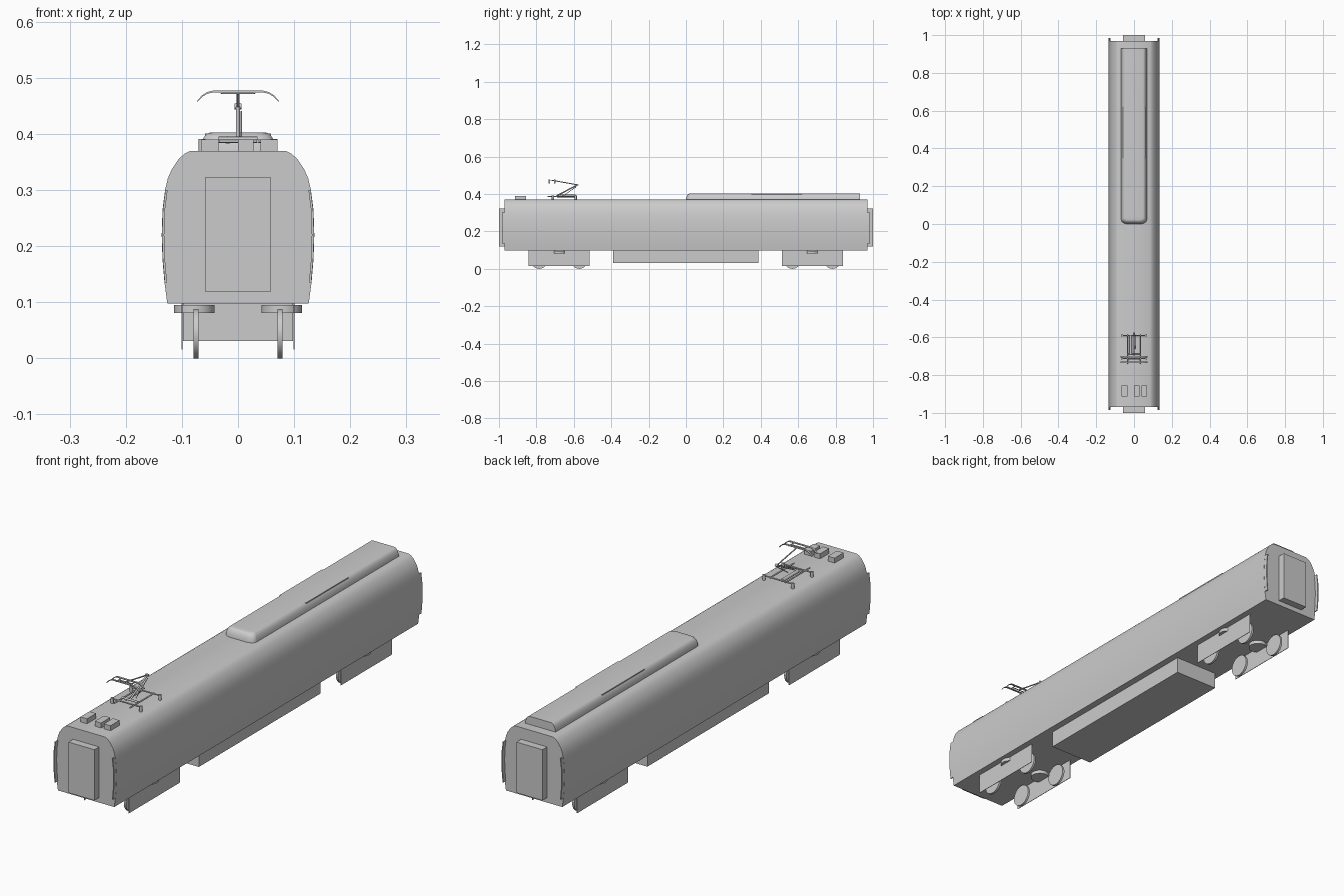
import bpy, bmesh, math
from mathutils import Vector

if "Cube" in bpy.data.objects:
    bpy.data.objects.remove(bpy.data.objects["Cube"])


def finish(name, bm, angle=None):
    bmesh.ops.recalc_face_normals(bm, faces=bm.faces[:])
    me = bpy.data.meshes.new(name)
    bm.to_mesh(me)
    bm.free()
    ob = bpy.data.objects.new(name, me)
    bpy.context.collection.objects.link(ob)
    if angle:
        bpy.ops.object.select_all(action='DESELECT')
        ob.select_set(True)
        bpy.context.view_layer.objects.active = ob
        bpy.ops.object.shade_smooth_by_angle(angle=math.radians(angle))
    return ob


def box(name, x0, x1, y0, y1, z0, z1):
    bm = bmesh.new()
    bmesh.ops.create_cube(bm, size=1)
    for v in bm.verts:
        v.co = ((x0 + x1) / 2 + v.co.x * (x1 - x0),
                (y0 + y1) / 2 + v.co.y * (y1 - y0),
                (z0 + z1) / 2 + v.co.z * (z1 - z0))
    return finish(name, bm)


def rod(name, a, b, r, sides=12):
    # cylinder between two points
    a, b = Vector(a), Vector(b)
    bm = bmesh.new()
    bmesh.ops.create_cone(bm, cap_ends=True, segments=sides, radius1=r, radius2=r, depth=(b - a).length)
    rot = (b - a).to_track_quat('Z', 'Y')
    for v in bm.verts:
        v.co = rot @ v.co + (a + b) / 2
    return finish(name, bm, 40)


def loft(name, rings, angle=35):
    # skin between closed loops of equal length, capped
    bm = bmesh.new()
    loops = [[bm.verts.new(p) for p in r] for r in rings]
    n = len(loops[0])
    for A, B in zip(loops, loops[1:]):
        for i in range(n):
            j = (i + 1) % n
            bm.faces.new((A[i], A[j], B[j], B[i]))
    bm.faces.new(loops[0])
    bm.faces.new(loops[-1])
    return finish(name, bm, angle)


def extrude_y(name, pts, y0, y1, angle=35):
    return loft(name, [[(x, y, z) for x, z in pts] for y in (y0, y1)], angle)


# Car body
half = [(0.126, 0.098), (0.131, 0.135), (0.1345, 0.175), (0.136, 0.22), (0.1345, 0.265),
        (0.130, 0.30), (0.125, 0.321), (0.118, 0.337), (0.106, 0.355), (0.095, 0.365), (0.085, 0.37)]
extrude_y("car_body", half + [(-x, z) for x, z in reversed(half)], -0.97, 0.97)

# End gangways and corner strips
strip = [(0.1305, 0.135), (0.1340, 0.175), (0.1355, 0.22), (0.1340, 0.265), (0.1295, 0.30)]
for end, s in (("front", -1), ("rear", 1)):
    box("gangway_" + end, -0.058, 0.058, *sorted((s * 0.965, s * 1.0)), 0.118, 0.323)
    for side, m in (("right", 1), ("left", -1)):
        pts = [(m * x, z) for x, z in strip] + [(m * (x - 0.004), z) for x, z in reversed(strip)]
        extrude_y(f"corner_strip_{end}_{side}", pts, s * 0.965, s * 0.985)

# Underfloor equipment case
box("underfloor_case", -0.098, 0.098, -0.39, 0.387, 0.031, 0.1)

# Bogies
for end, cy in (("front", -0.678), ("rear", 0.676)):
    for side, m in (("right", 1), ("left", -1)):
        tag = f"_{end}_{side}"
        box("bogie_side_plate" + tag, *sorted((m * 0.0985, m * 0.1005)), cy - 0.163, cy + 0.163, 0.016, 0.099)
        rod("air_spring" + tag, (m * 0.078, cy, 0.081), (m * 0.078, cy, 0.095), 0.036, 32)
        for i, d in enumerate((-0.107, 0.107)):
            rod(f"wheel{tag}_{i}", (m * 0.070, cy + d, 0.044), (m * 0.079, cy + d, 0.044), 0.044, 40)


# Roof air conditioning shroud: rounded front, square rear
def shroud_ring(z, d):
    w, f, r = 0.068 - d, d * 1.1, 0.034 - d * 0.6
    right = [(w, 0.93)]
    for i in range(9):
        t = math.pi / 2 * i / 8
        right.append((w - r + r * math.cos(t), f + 0.7 * r * (1 - math.sin(t)), ))
    pts = right + [(-x, y) for x, y in reversed(right)]
    return [(x, y, z) for x, y in pts]


loft("roof_shroud", [shroud_ring(z, d) for z, d in
                     ((0.368, 0), (0.38, 0.0015), (0.39, 0.005), (0.397, 0.009), (0.4015, 0.0145), (0.403, 0.02))], 40)
for side, m in (("right", 1), ("left", -1)):
    box("shroud_grille_" + side, *sorted((m * 0.053, m * 0.059)), 0.35, 0.62, 0.394, 0.401)

# Roof equipment boxes
for i, (a, b) in enumerate(((-0.065, -0.035), (0.0, 0.028), (0.04, 0.07))):
    box(f"roof_box_{i}", a, b, -0.914, -0.856, 0.368, 0.39)

# Pantograph base frame on insulators
for i, y in enumerate((-0.59, -0.712)):
    rod(f"base_cross_bar_{i}", (-0.068, y, 0.387), (0.068, y, 0.387), 0.0028)
    for m in (-1, 1):
        rod(f"insulator_{i}_{m}", (m * 0.064, y, 0.368), (m * 0.064, y, 0.391), 0.006)
for m in (-1, 1):
    rod(f"base_rail_{m}", (m * 0.035, -0.74, 0.387), (m * 0.035, -0.585, 0.387), 0.003)
rod("raising_cylinder", (-0.018, -0.69, 0.389), (-0.018, -0.59, 0.389), 0.007)
rod("arm_pivot", (-0.035, -0.69, 0.391), (0.035, -0.69, 0.391), 0.004)

# Pantograph arms
elbow = (0, -0.58, 0.449)
rod("lower_arm", (0, -0.69, 0.391), elbow, 0.0035)
rod("guide_rod", (0.006, -0.66, 0.388), (0.006, -0.585, 0.44), 0.0015)
rod("elbow_joint", (-0.006, -0.58, 0.449), (0.006, -0.58, 0.449), 0.005)
rod("upper_arm", elbow, (0, -0.715, 0.473), 0.0025)

# Pantograph collector head with drooping horns
arc = [(0.0, 0.477), (0.045, 0.477), (0.055, 0.4745), (0.064, 0.469), (0.072, 0.460)]
line = [(-x, z) for x, z in reversed(arc[1:])] + arc
section = line + [(x, z - 0.003) for x, z in reversed(line)]
for i, y in enumerate((-0.732, -0.702)):
    extrude_y(f"collector_strip_{i}", section, y - 0.004, y + 0.004)
for m in (-1, 1):
    rod(f"head_link_{m}", (m * 0.03, -0.735, 0.474), (m * 0.03, -0.699, 0.474), 0.002)
rod("head_bar", (-0.03, -0.716, 0.473), (0.03, -0.716, 0.473), 0.002)
